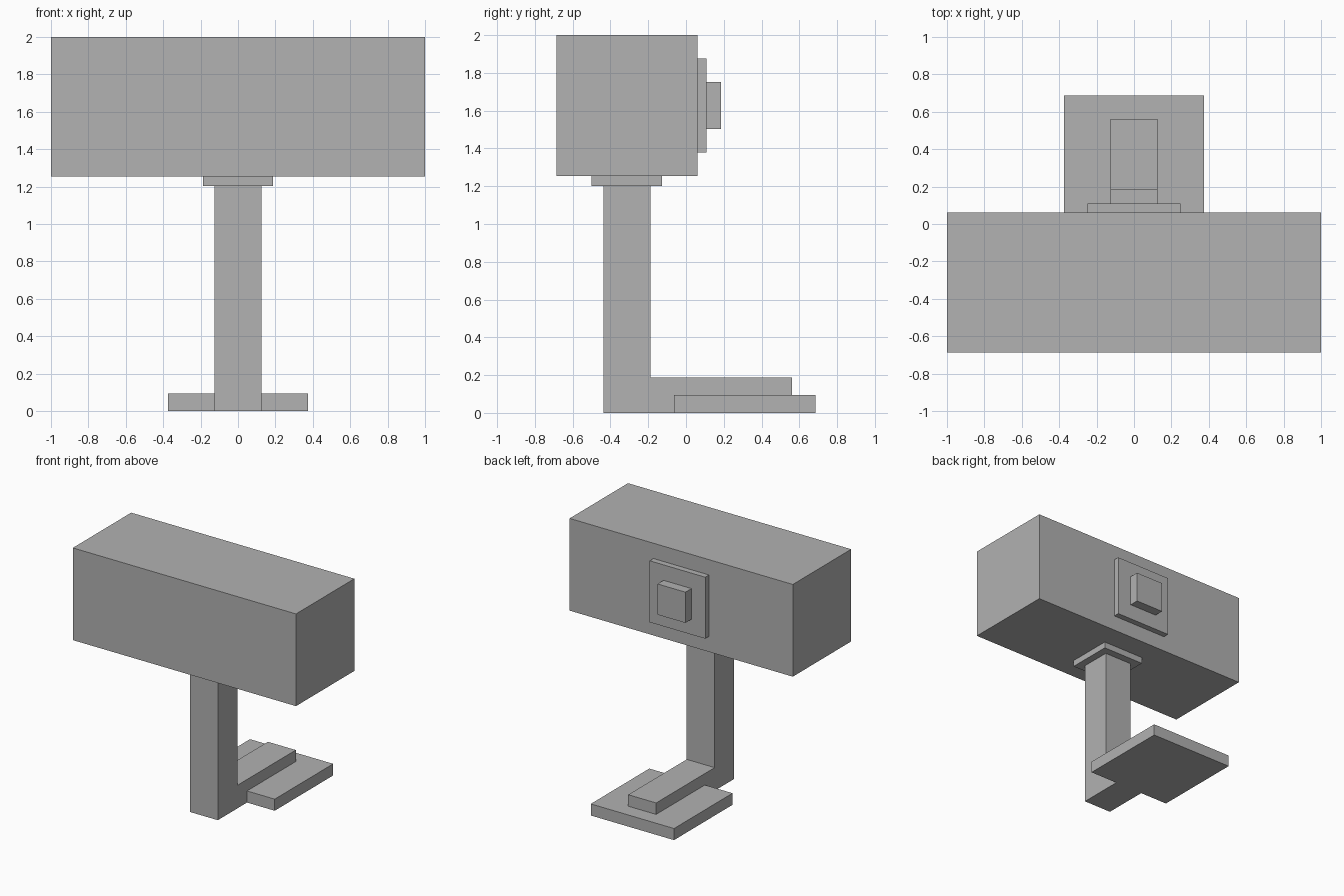
import bpy
import bmesh

default = bpy.data.objects.get("Cube")
if default:
    bpy.data.objects.remove(default, do_unlink=True)

GREY = (0.445, 0.445, 0.445, 1)
grey = bpy.data.materials.new("plain grey")
grey.use_nodes = True
grey.diffuse_color = GREY
grey.node_tree.nodes["Principled BSDF"].inputs["Base Color"].default_value = GREY


def extruded(name, half_width, profile):
    """Extrude a side (y, z) profile symmetrically across x."""
    bm = bmesh.new()
    face = bm.faces.new([bm.verts.new((-half_width, y, z)) for y, z in profile])
    result = bmesh.ops.extrude_face_region(bm, geom=[face])
    moved = [v for v in result["geom"] if isinstance(v, bmesh.types.BMVert)]
    bmesh.ops.translate(bm, verts=moved, vec=(2 * half_width, 0, 0))
    bmesh.ops.recalc_face_normals(bm, faces=bm.faces)
    mesh = bpy.data.meshes.new(name)
    bm.to_mesh(mesh)
    bm.free()
    mesh.materials.append(grey)
    obj = bpy.data.objects.new(name, mesh)
    bpy.context.collection.objects.link(obj)
    return obj


def box(name, half_width, y0, y1, z0, z1):
    return extruded(name, half_width, [(y0, z0), (y1, z0), (y1, z1), (y0, z1)])


HEAD_BACK, HEAD_BOTTOM = 0.061, 1.253
NECK_BOTTOM = 1.202
FOOT_FRONT, FOOT_TOP = -0.063, 0.094
PLATE_BACK = 0.109

# Large head with its stepped rear fitting
box("head", 1.0, -0.686, HEAD_BACK, HEAD_BOTTOM, 2.0)
box("rear_plate", 0.249, HEAD_BACK, PLATE_BACK, 1.378, 1.876)
box("rear_block", 0.125, PLATE_BACK, 0.186, 1.502, 1.751)

# Collar between head and post
box("collar", 0.186, -0.5, -0.127, NECK_BOTTOM, HEAD_BOTTOM)

# L-shaped post, notched so its arm rests on the foot
extruded("post_and_arm", 0.125, [
    (-0.437, 0), (FOOT_FRONT, 0), (FOOT_FRONT, FOOT_TOP), (0.561, FOOT_TOP),
    (0.561, 0.187), (-0.188, 0.187), (-0.188, NECK_BOTTOM), (-0.437, NECK_BOTTOM)])

# Flat foot
box("foot", 0.373, FOOT_FRONT, 0.686, 0, FOOT_TOP)
